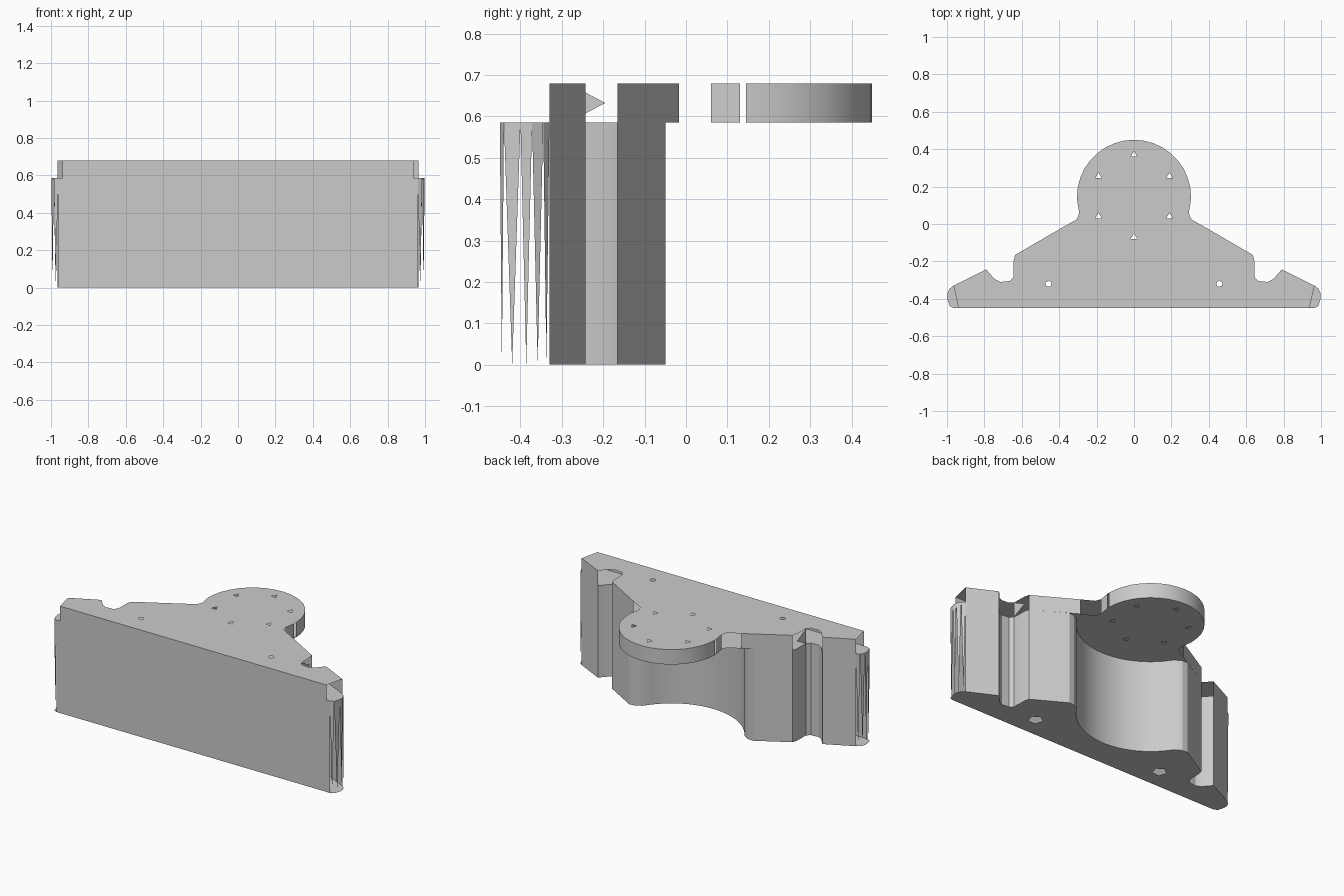
import bpy, bmesh, math
from mathutils import Vector

old = bpy.data.objects.get("Cube")
if old:
    bpy.data.objects.remove(old, do_unlink=True)

grey = bpy.data.materials.new("plain grey")
grey.use_nodes = True
grey.diffuse_color = (0.6, 0.6, 0.6, 1)
grey.node_tree.nodes["Principled BSDF"].inputs["Base Color"].default_value = (0.6, 0.6, 0.6, 1)

DISC_Y = 0.145
DISC_R = 0.305
SPLIT_Z = 0.585
TOP_Z = 0.68


def mirrored(half):
    """Closed outline from the +x half, listed front to back."""
    return half + [(-x, y) for x, y in reversed(half) if x > 1e-4]


def arc(radius, start, end, steps):
    return [(radius * math.cos(a), DISC_Y + radius * math.sin(a))
            for a in (start + (end - start) * i / steps for i in range(steps + 1))]


def ring(bm, points, z):
    verts = [bm.verts.new((x, y, z)) for x, y in points]
    edges = [bm.edges.new((v, verts[i - 1])) for i, v in enumerate(verts)]
    return verts, edges


def polygon(x, y, sides, radius):
    return [(x + radius * math.sin(math.tau * i / sides),
             y + radius * math.cos(math.tau * i / sides)) for i in range(sides)]


def slab(name, outline, z0, z1, holes, wall_rule):
    """Hollow slab with pierced caps; wall_rule picks the shape of each wall."""
    bm = bmesh.new()
    low, low_edges = ring(bm, outline, z0)
    high, high_edges = ring(bm, outline, z1)
    for x, y, sides, r0, r1 in holes:
        low_edges += ring(bm, polygon(x, y, sides, r0), z0)[1]
        high_edges += ring(bm, polygon(x, y, sides, r1), z1)[1]
    # caps
    for edges, up in ((low_edges, -1), (high_edges, 1)):
        filled = bmesh.ops.triangle_fill(bm, use_beauty=True, edges=edges, normal=Vector((0, 0, up)))
        for f in filled["geom"]:
            if isinstance(f, bmesh.types.BMFace):
                f.normal_update()
                if f.normal.z * up < 0:
                    f.normal_flip()
    # outer walls
    for i in range(len(outline)):
        a, d = low[i - 1], high[i - 1]
        b, c = low[i], high[i]
        mid = (a.co + b.co) / 2
        kind = wall_rule(abs(mid.x), mid.y)
        if kind == "full":
            bm.faces.new((a, b, c, d))
        elif kind == "hanging":
            bm.faces.new((bm.verts.new(mid), c, d))
        elif kind == "spike" and a.co.y < b.co.y:
            bm.faces.new((a, bm.verts.new((b.co + c.co) / 2), d))
        elif kind == "spike":
            bm.faces.new((b, c, bm.verts.new((a.co + d.co) / 2)))
    mesh = bpy.data.meshes.new(name)
    bm.to_mesh(mesh)
    bm.free()
    mesh.materials.append(grey)
    obj = bpy.data.objects.new(name, mesh)
    bpy.context.collection.objects.link(obj)
    bpy.ops.object.select_all(action="DESELECT")
    obj.select_set(True)
    bpy.context.view_layer.objects.active = obj
    bpy.ops.object.shade_smooth_by_angle(angle=math.radians(25))


# side notch shared by both parts
notch = [(0.79, -0.243), (0.745, -0.295), (0.715, -0.31), (0.665, -0.305),
         (0.645, -0.285), (0.643, -0.195), (0.635, -0.165)]

# block with rounded ends and a round recess at the back
RECESS_R = 0.42
recess_end = math.asin((-0.12 - DISC_Y) / RECESS_R)
block_half = ([(0.962, -0.45), (0.985, -0.44), (0.998, -0.4), (0.998, -0.372),
               (0.985, -0.345), (0.965, -0.33)]
              + notch + [(0.435, -0.05), (0.4, -0.052), (0.36, -0.075)]
              + arc(RECESS_R, recess_end, -math.pi / 2, 12))
front_holes = [(s * 0.457, -0.32, 5, 0.042, 0.018) for s in (1, -1)]
slab("lower_block", mirrored(block_half), 0, SPLIT_Z, front_holes,
     lambda x, y: "hanging" if x > 0.96 else "full")

# thin top plate with a projecting disc
disc_start = math.asin((0.06 - DISC_Y) / DISC_R)
plate_half = ([(0.938, -0.45), (0.965, -0.33)] + notch + [(0.38, -0.017), (0.305, 0.025)]
              + arc(DISC_R, disc_start, -0.049, 1) + arc(DISC_R, 0, math.pi / 2, 9))
spots = [(0, 0.37), (0.19, 0.255), (-0.19, 0.255), (0.19, 0.04), (-0.19, 0.04), (0, -0.07)]
plate_holes = [(x, y, 3, 0.02, 0.02) for x, y in spots]
plate_holes += [(s * 0.457, -0.32, 5, 0.018, 0.018) for s in (1, -1)]


def plate_wall(x, y):
    if 0.64 < x < 0.65 and -0.26 < y < -0.2:
        return "spike"
    notch_gap = 0.62 < x < 0.8
    neck_gap = 0.28 < x < 0.36 and y < 0.06
    disc_gap = x > 0.3 and 0.13 < y < 0.145
    return "open" if x > 0.93 or notch_gap or neck_gap or disc_gap else "full"


slab("top_plate", mirrored(plate_half), SPLIT_Z, TOP_Z, plate_holes, plate_wall)
